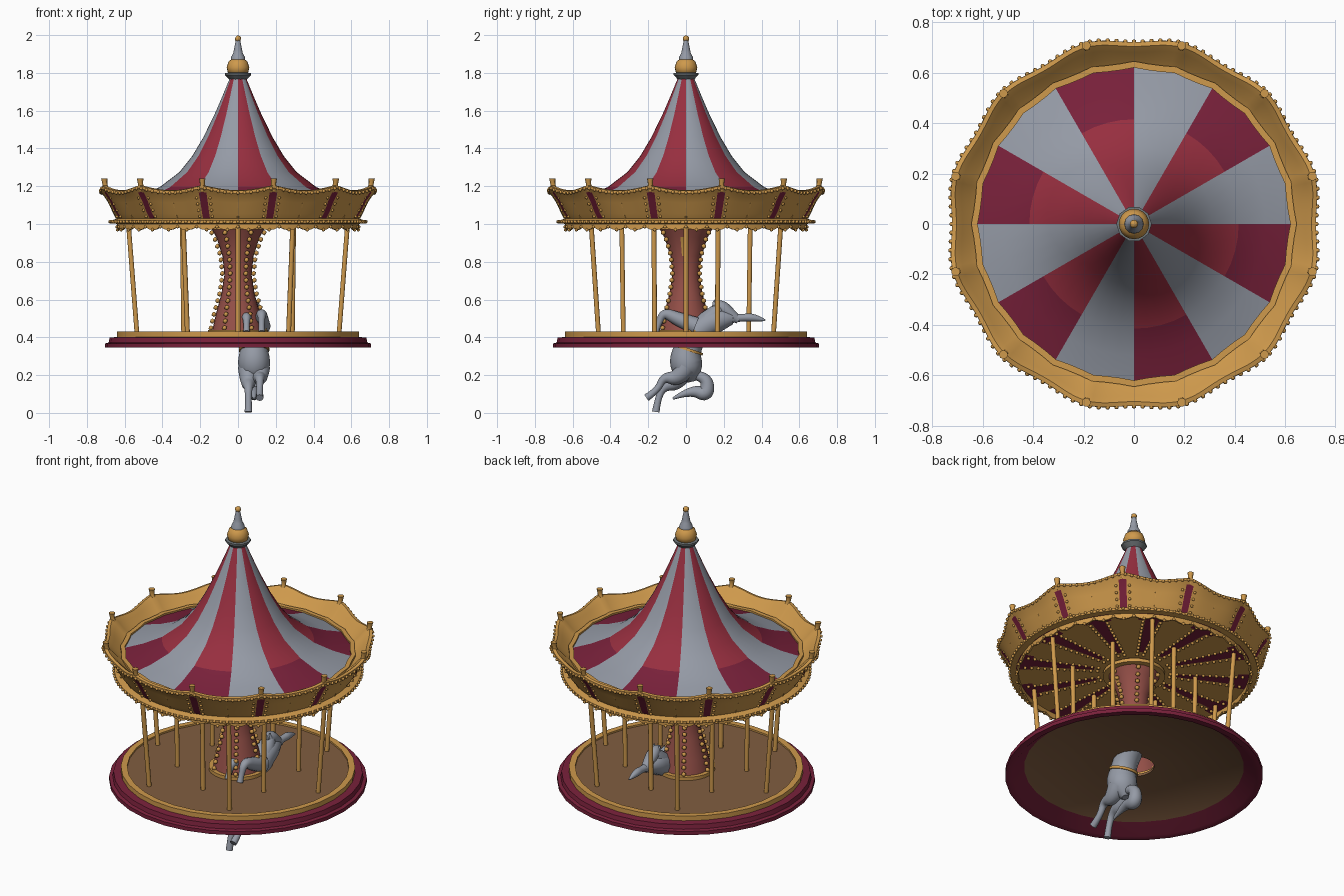
import bpy, bmesh, math
from math import sin, cos, pi, radians
from mathutils import Vector, Matrix

cube = bpy.data.objects.get("Cube")
if cube:
    bpy.data.objects.remove(cube, do_unlink=True)


def material(name, r, g, b):
    m = bpy.data.materials.new(name)
    m.use_nodes = True
    m.diffuse_color = (r, g, b, 1)
    bsdf = next(n for n in m.node_tree.nodes if n.type == 'BSDF_PRINCIPLED')
    bsdf.inputs["Base Color"].default_value = (r, g, b, 1)
    bsdf.inputs["Roughness"].default_value = 0.7
    return m


GOLD = material("gold", 0.62, 0.32, 0.072)
GREY = material("pale grey", 0.30, 0.325, 0.38)
RED = material("canopy red", 0.31, 0.028, 0.05)
CRIMSON = material("dark crimson", 0.19, 0.015, 0.043)
ROSE = material("column rose", 0.30, 0.08, 0.065)
BROWN = material("floor brown", 0.22, 0.11, 0.052)
SLATE = material("slate grey", 0.16, 0.18, 0.19)


def finish(name, bm, mats, angle=40):
    """Turn a bmesh into a named, smooth-shaded object."""
    me = bpy.data.meshes.new(name)
    bm.to_mesh(me)
    bm.free()
    for m in mats:
        me.materials.append(m)
    ob = bpy.data.objects.new(name, me)
    bpy.context.collection.objects.link(ob)
    bpy.ops.object.select_all(action='DESELECT')
    ob.select_set(True)
    bpy.context.view_layer.objects.active = ob
    bpy.ops.object.shade_smooth_by_angle(angle=radians(angle))
    return ob


def polar(r, a, z):
    return Vector((r * cos(a), r * sin(a), z))


def lathe(name, rows, n, mats, pick=None, shape=None, closed=False):
    """Spin (r, z) rows; pick chooses a material from row and angle."""
    bm = bmesh.new()
    rings = []
    for r, z in rows:
        ring = []
        for k in range(n):
            a = 2 * pi * k / n
            rr, zz = shape(r, z, a) if shape else (r, z)
            ring.append(bm.verts.new(polar(rr, a, zz)))
        rings.append(ring)
    for i in range(len(rows) if closed else len(rows) - 1):
        low, high = rings[i], rings[(i + 1) % len(rows)]
        for k in range(n):
            j = (k + 1) % n
            f = bm.faces.new((low[k], low[j], high[j], high[k]))
            if pick:
                f.material_index = pick(i, 360 * (k + 0.5) / n)
    bmesh.ops.recalc_face_normals(bm, faces=bm.faces)
    return finish(name, bm, mats)


def beads(name, spots, radius):
    bm = bmesh.new()
    for p in spots:
        bmesh.ops.create_icosphere(bm, subdivisions=1, radius=radius,
                                   matrix=Matrix.Translation(p))
    return finish(name, bm, [GOLD], 80)


def tube(name, points, radii, mat, sides=3):
    """Smooth tapered tube through a few control points."""
    cu = bpy.data.curves.new(name, 'CURVE')
    cu.dimensions = '3D'
    cu.bevel_depth = 1
    cu.bevel_resolution = sides
    cu.use_fill_caps = True
    sp = cu.splines.new('NURBS')
    sp.points.add(len(points) - 1)
    for p, co, r in zip(sp.points, points, radii):
        p.co = (*co, 1)
        p.radius = r
    sp.use_endpoint_u = True
    sp.order_u = min(3, len(points))
    sp.resolution_u = 6
    temp = bpy.data.objects.new(name + "_path", cu)
    bpy.context.collection.objects.link(temp)
    me = bpy.data.meshes.new_from_object(
        temp.evaluated_get(bpy.context.evaluated_depsgraph_get()))
    bpy.data.objects.remove(temp, do_unlink=True)
    bm = bmesh.new()
    bm.from_mesh(me)
    bpy.data.meshes.remove(me)
    return finish(name, bm, [mat], 50)


# Platform: crimson skirt, gold rim, brown floor
lathe("platform", [(.11, .405), (.60, .40), (.665, .347), (.704, .345), (.704, .367),
                   (.685, .372), (.68, .398), (.64, .402), (.64, .43), (.605, .43),
                   (.605, .42), (.11, .42)], 32, [BROWN, CRIMSON, GOLD],
      lambda i, a: 0 if i in (0, 10, 11) else 1 if i < 7 else 2, closed=True)

# Waisted centre column with a gilt patch, collars and beaded ribs
column = [(.14, .42), (.118, .52), (.088, .63), (.072, .73), (.082, .83), (.115, .93), (.155, 1.0)]
lathe("column", column, 24, [ROSE, GOLD], lambda i, a: 1 if i == 4 and a > 345 else 0)
for nm, r, z in (("column_base_ring", .145, .42), ("column_top_ring", .155, .97)):
    lathe(nm, [(r - .02, z), (r + .015, z), (r + .015, z + .02), (r - .02, z + .02)],
          24, [GOLD], closed=True)


def column_radius(z):
    for (r0, z0), (r1, z1) in zip(column, column[1:]):
        if z <= z1:
            return r0 + (r1 - r0) * (z - z0) / (z1 - z0)


beads("column_beads", [polar(column_radius(z) + .010, k * pi / 3, z)
                       for k in range(6) for z in [.45 + .036 * j for j in range(15)]], .014)

# Poles: six leaning outer ones, six upright inner ones
for k in range(6):
    a = k * pi / 3
    tube("outer_pole", [polar(.535, a, .42), polar(.58, a, 1.0)], [.013] * 2, GOLD)
    a += pi / 6
    tube("inner_pole", [polar(.332, a, .42), polar(.34, a, 1.0)], [.013] * 2, GOLD)

# Ceiling: gold panels parted by crimson spokes
lathe("ceiling", [(.13, 1.0), (.22, 1.0), (.57, 1.0), (.645, 1.0)], 96, [GOLD, CRIMSON],
      lambda i, a: 1 if i > 1 and abs(a % 30 - 15) > 8 or i == 1 and abs(a % 30 - 15) > 11
      else 0)
beads("ceiling_beads", [polar(.2 + .036 * j, radians(30 * k + s * 5), .995)
                        for k in range(12) for s in (-1, 1) for j in range(12)], .010)

# Striped canopy, with a darker red near the eaves
canopy = [(.04, 1.78), (.077, 1.69), (.12, 1.59), (.183, 1.46), (.242, 1.36), (.31, 1.275),
          (.415, 1.195), (.52, 1.15), (.64, 1.115)]
lathe("canopy", canopy, 48, [GREY, RED, CRIMSON],
      lambda i, a: 0 if int(a // 30) % 2 == 0 else 1 if i < 6 else 2)


# Flared rounding board, scalloped along its top edge
def flare(r, z, a):
    w = min(1, max(0, (z - 1.03) / .16))
    s = abs(sin(6 * (a - pi / 12)))
    return r - .021 * w * s * s, z - .028 * w * s


lathe("rounding_board", [(.625, 1.0), (.675, 1.003), (.675, 1.018), (.642, 1.028),
                         (.664, 1.06), (.70, 1.13), (.727, 1.17), (.743, 1.19),
                         (.742, 1.204), (.725, 1.207), (.70, 1.185), (.665, 1.145),
                         (.625, 1.115)],
      216, [GOLD, CRIMSON],
      lambda i, a: 1 if 2 < i < 6 and abs(a % 30 - 15) < 1.7 else 0,
      flare, closed=True)
lathe("eave_ring", [(.615, 1.11), (.64, 1.11), (.64, 1.132), (.615, 1.132)], 72, [GOLD],
      shape=lambda r, z, a: (r + .005 * cos(24 * a), z), closed=True)


def board_point(r, z, a):
    rr, zz = flare(r, z, a)
    return polar(rr, a, zz)


beads("top_edge_beads", [board_point(.744, 1.192, 2 * pi * k / 132) for k in range(132)], .010)
beads("ledge_beads", [polar(.678, 2 * pi * k / 120, 1.012) for k in range(120)], .010)
beads("panel_seam_beads", [board_point(.66 + .52 * (z - 1.05), z, radians(30 * k + 15 + s))
                           for k in range(12) for s in (-3, 3)
                           for z in (1.04, 1.075, 1.11, 1.145)], .009)

# Hanging scalloped fringe under the board
lathe("fringe", [(.64, 1.005), (.64, .985), (.63, .985), (.63, 1.005)], 144, [GOLD],
      shape=lambda r, z, a: (r, z - (.018 * abs(sin(18 * a)) if z < 1 else 0)), closed=True)
beads("fringe_beads", [polar(.64, radians(5 * k), .985 - .016 * (k % 2)) for k in range(72)], .010)

# Crest knobs at the panel joints and ribs between them
for k in range(12):
    a = radians(30 * k + 15)
    tube("crest_knob", [polar(.720, a, 1.18), polar(.732, a, 1.21), polar(.732, a, 1.24)],
         [.016, .010, .018], GOLD, 2)
    a += pi / 12
    tube("panel_rib", [polar(.642, a, 1.03), polar(.675, a, 1.10), polar(.708, a, 1.165)],
         [.006] * 3, GOLD, 1)

# Finial
lathe("finial_cup", [(.03, 1.75), (.07, 1.79), (.07, 1.80), (.01, 1.803)], 10, [SLATE])
lathe("finial_ball", [(.03, 1.785), (.055, 1.805), (.06, 1.83), (.05, 1.86), (.028, 1.877),
                      (.001, 1.88)], 20, [GOLD])
lathe("finial_spire", [(.038, 1.872), (.036, 1.885), (.025, 1.905), (.022, 1.92), (.011, 1.975)],
      12, [GREY])
beads("finial_tip", [Vector((0, 0, 1.981))], .019)

# Galloping horse, in the plane x = X
X = .085


def horse_part(name, path, radii, dx=0.0):
    return tube(name, [(X + dx, y, z) for y, z in path], radii, GREY, 4)


horse_part("horse_body", [(.03, .165), (.02, .21), (-.005, .27), (.01, .35), (.05, .42), (.12, .475),
                          (.20, .50), (.25, .50)], [.02, .075, .088, .07, .07, .068, .058, .03])
horse_part("horse_neck", [(.10, .47), (.16, .52), (.18, .565)], [.06, .052, .03])
horse_part("horse_head", [(.14, .575), (.18, .57), (.23, .525), (.28, .49)], [.018, .036, .034, .02])
horse_part("horse_mane", [(.24, .50), (.30, .505), (.36, .505), (.42, .49)], [.025, .018, .024, .004])
horse_part("horse_tail", [(.02, .20), (.11, .20), (.115, .09), (.03, .125), (-.07, .075)],
           [.02, .03, .042, .026, .006])
for side, shift in ((-1, 0.0), (1, .05)):
    horse_part("horse_hind_leg", [(.0, .24), (-.04, .18 - shift * .4), (-.12, .19 - shift),
                                  (-.15, .12 - shift), (-.21 + shift, .08 - shift * 1.5)],
               [.055, .045, .022, .016, .02], side * -.03)
    horse_part("horse_front_leg", [(.05, .46), (-.04, .47 + shift * .5), (-.12, .52 + shift * .3),
                                   (-.15, .46), (-.16, .43)],
               [.048, .038, .024, .014, .018], side * .04)
    horse_part("horse_ear", [(.16, .57), (.155, .60)], [.012, .003], side * .018)

# Saddle girth
girth = lathe("saddle_girth", [(.074, -.007), (.081, -.007), (.081, .007), (.074, .007)], 24,
              [GOLD], closed=True)
girth.location = (X, .012, .335)
girth.rotation_euler = (radians(-18), 0, 0)
